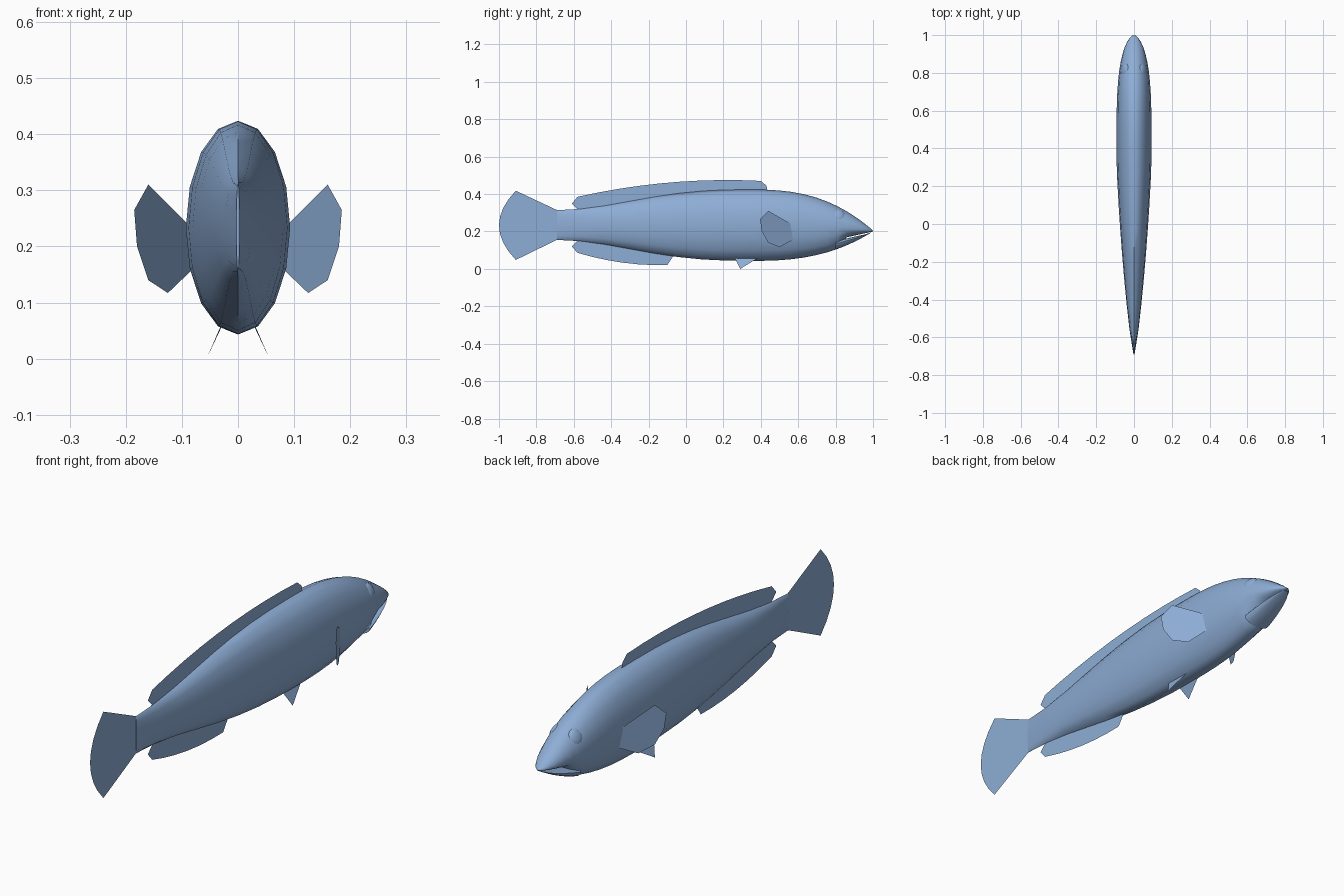
import bpy, bmesh
from math import radians, sin, cos, pi

default_cube = bpy.data.objects.get("Cube")
if default_cube:
    bpy.data.objects.remove(default_cube, do_unlink=True)

blue = bpy.data.materials.new("soft_blue")
blue.use_nodes = True
blue.diffuse_color = (0.27, 0.42, 0.67, 1)
blue.node_tree.nodes["Principled BSDF"].inputs["Base Color"].default_value = blue.diffuse_color

TAIL, CREST, NOSE = -0.69, 0.35, 1.0
SIDES = 16


def make_object(name, bm, smooth=False):
    mesh = bpy.data.meshes.new(name)
    bm.to_mesh(mesh)
    bm.free()
    mesh.materials.append(blue)
    obj = bpy.data.objects.new(name, mesh)
    bpy.context.collection.objects.link(obj)
    if smooth:
        bpy.ops.object.select_all(action="DESELECT")
        obj.select_set(True)
        bpy.context.view_layer.objects.active = obj
        bpy.ops.object.shade_smooth_by_angle(angle=radians(50))
    return obj


def outline(y):
    """Top, bottom and half width of the whole fish at a point along its length."""
    if y < CREST:
        u = ((CREST - y) / (CREST - TAIL)) ** 1.3
        ease = (1 - cos(pi * u)) / 2
        return 0.424 - 0.11 * ease, 0.043 + 0.112 * ease, 0.003 + 0.09 * max(0, 1 - u) ** 0.8
    v = (y - CREST) / (NOSE - CREST)
    drop = v ** 2.6
    return 0.424 - 0.219 * drop, 0.043 + 0.157 * drop, 0.001 + 0.092 * max(0, 1 - v ** 4) ** 0.6


def mouth_line(y):
    return 0.2 - 0.22 * (NOSE - y)


def body_section(y):
    top, bottom, width = outline(y)
    waist = (top + bottom) / 2
    if y > 0.83:
        bottom = max(bottom, mouth_line(y))
    return y, top, min(waist, top), bottom, width


def jaw_section(y):
    bottom, width = outline(y)[1:]
    top = max(bottom + 0.002, mouth_line(y) - 0.006)
    return y, top, (top * 2 + bottom) / 3, bottom, width * 0.8


def loft(name, sections):
    """Skin elliptical rings whose upper and lower halves differ in height."""
    bm = bmesh.new()
    rings = []
    for y, top, waist, bottom, width in sections:
        ring = []
        for i in range(SIDES):
            a = 2 * pi * i / SIDES
            reach = top - waist if cos(a) > 0 else waist - bottom
            ring.append(bm.verts.new((width * sin(a), y, waist + reach * cos(a))))
        rings.append(ring)
    for a, b in zip(rings, rings[1:]):
        for i in range(SIDES):
            j = (i + 1) % SIDES
            bm.faces.new((a[i], a[j], b[j], b[i]))
    bm.faces.new(rings[0])
    bm.faces.new(rings[-1])
    bmesh.ops.recalc_face_normals(bm, faces=bm.faces)
    return make_object(name, bm, True)


def fin(name, points):
    bm = bmesh.new()
    bm.faces.new([bm.verts.new(p) for p in points])
    bmesh.ops.triangulate(bm, faces=bm.faces)
    return make_object(name, bm)


def middle_fin(name, points):
    return fin(name, [(0, y, z) for y, z in points])


def spread(start, end, steps):
    return [start + (end - start) * i / steps for i in range(steps + 1)]


# Body and upper head, with rings crowding toward the nose
stations = spread(TAIL, CREST, 8)
stations += [CREST + (NOSE - CREST) * sin(t * pi / 2) for t in spread(0, 1, 14)[1:]]
loft("body", [body_section(y) for y in stations])

# Lower jaw, leaving a narrow open mouth
loft("lower_jaw", [jaw_section(y) for y in spread(0.8, 0.99, 6)])

# Tail fin with a bowed trailing edge
middle_fin("tail_fin",
           [(-0.68, 0.16), (-0.68, 0.31)]
           + [(-1 + 0.09 * s * s, 0.233 + 0.185 * s) for s in spread(1, -1, 8)])

# Long dorsal and anal fins with parabolic edges
middle_fin("dorsal_fin",
           [(-0.57, 0.31), (-0.61, 0.35)]
           + [(y, 0.475 - 0.14 * (y - 0.22) ** 2) for y in spread(-0.58, 0.4, 9)]
           + [(0.43, 0.445), (0.44, 0.4), (0, 0.39)])
middle_fin("anal_fin",
           [(-0.57, 0.16), (-0.61, 0.12)]
           + [(y, 0.02 + 0.34 * (y + 0.14) ** 2) for y in spread(-0.58, -0.1, 6)]
           + [(-0.06, 0.08), (-0.2, 0.12)])

# Paired fins and eyes
PECTORAL = [(0.08, 0.23), (0.16, 0.31), (0.185, 0.265), (0.18, 0.2),
            (0.16, 0.14), (0.125, 0.117), (0.08, 0.16)]
for side, s in (("left", 1), ("right", -1)):
    fin(side + "_pectoral_fin", [(s * x, 0.72 - 1.75 * x, z) for x, z in PECTORAL])
    fin(side + "_pelvic_fin",
        [(s * 0.03, 0.26, 0.06), (s * 0.056, 0.29, 0), (s * 0.03, 0.38, 0.055)])

    bm = bmesh.new()
    bmesh.ops.create_uvsphere(bm, u_segments=SIDES, v_segments=10, radius=0.036)
    eye = make_object(side + "_eye", bm, True)
    eye.scale.x = 0.5
    eye.location = (s * 0.047, 0.815, 0.285)
    eye.rotation_euler = (0, s * radians(-25), s * radians(12))
